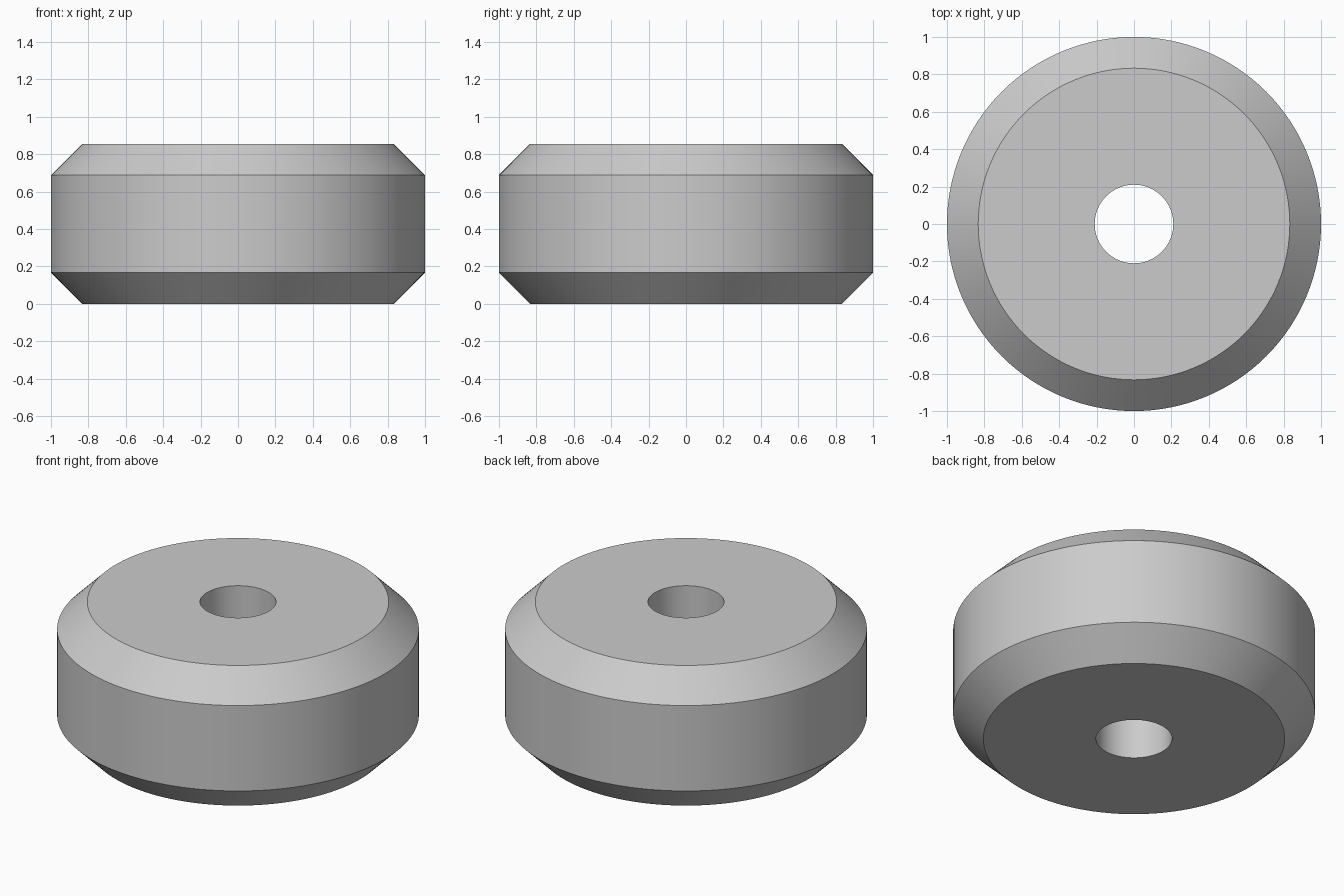
import bpy
import bmesh
import math

# Remove the default object
cube = bpy.data.objects.get("Cube")
if cube:
    bpy.data.objects.remove(cube, do_unlink=True)

SEGMENTS = 128
RADIUS = 1.0
HEIGHT = 0.855
CHAMFER = 0.167
BORE = 0.21


def make_material(name, rgb):
    colour = (*rgb, 1.0)
    mat = bpy.data.materials.new(name)
    mat.use_nodes = True
    mat.diffuse_color = colour
    mat.node_tree.nodes["Principled BSDF"].inputs["Base Color"].default_value = colour
    return mat


def lathe(name, profile, mat):
    """Revolve a closed (radius, height) profile about the z axis."""
    bm = bmesh.new()
    rings = []
    for i in range(SEGMENTS):
        a = math.tau * i / SEGMENTS
        rings.append([bm.verts.new((r * math.cos(a), r * math.sin(a), z))
                      for r, z in profile])
    for i, ring in enumerate(rings):
        after = rings[(i + 1) % SEGMENTS]
        for j in range(len(profile)):
            k = (j + 1) % len(profile)
            bm.faces.new((ring[j], after[j], after[k], ring[k]))
    bmesh.ops.recalc_face_normals(bm, faces=bm.faces)
    mesh = bpy.data.meshes.new(name)
    bm.to_mesh(mesh)
    bm.free()
    mesh.materials.append(mat)
    obj = bpy.data.objects.new(name, mesh)
    bpy.context.collection.objects.link(obj)
    return obj


# Chamfered disc with a through bore
grey = make_material("light_grey", (0.6, 0.6, 0.6))
section = [
    (BORE, 0),
    (RADIUS - CHAMFER, 0),
    (RADIUS, CHAMFER),
    (RADIUS, HEIGHT - CHAMFER),
    (RADIUS - CHAMFER, HEIGHT),
    (BORE, HEIGHT),
]
disc = lathe("chamfered_disc", section, grey)

# Smooth round walls, crisp rims
bpy.ops.object.select_all(action="DESELECT")
disc.select_set(True)
bpy.context.view_layer.objects.active = disc
bpy.ops.object.shade_smooth_by_angle(angle=math.radians(30))
